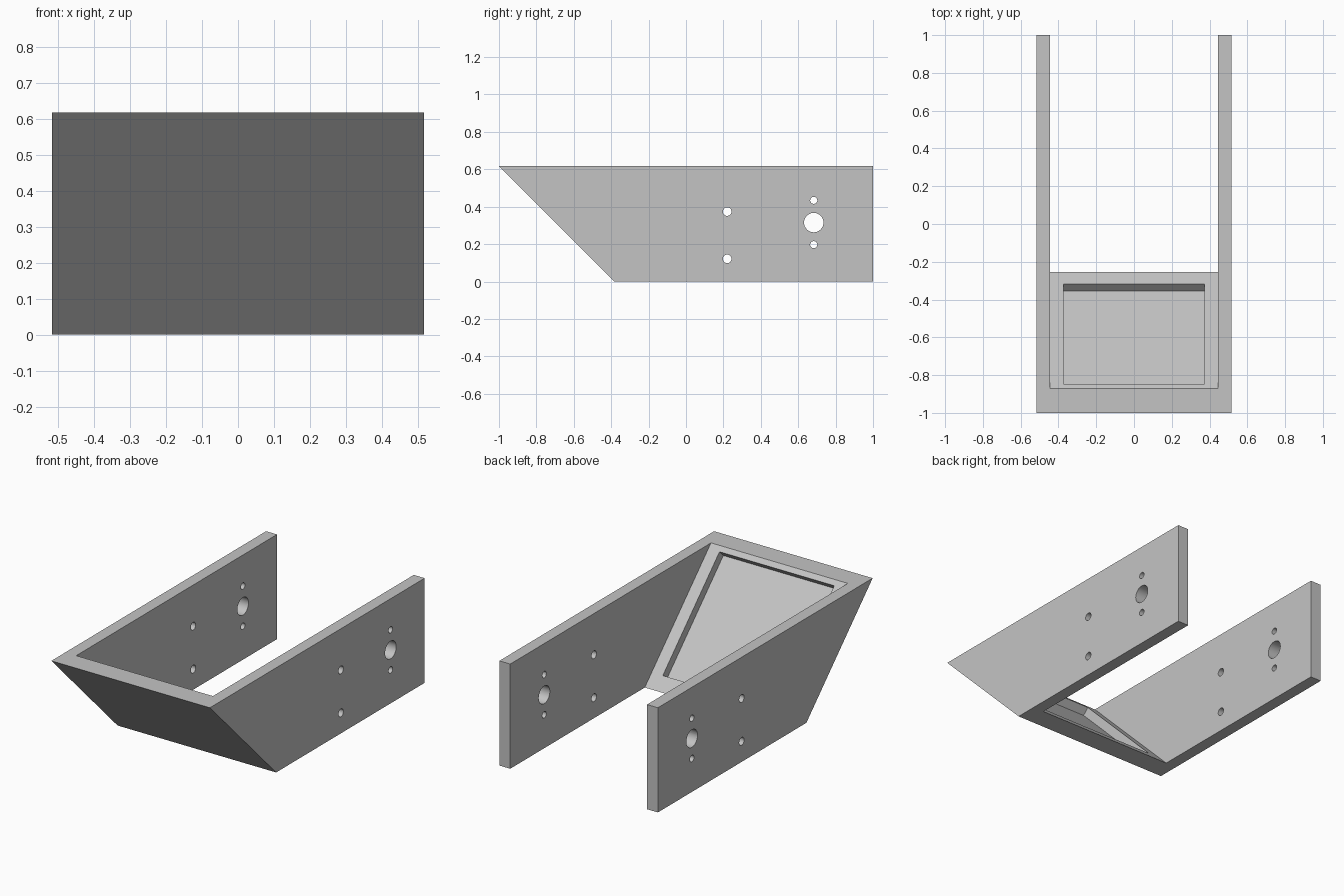
import bpy, bmesh, math
from mathutils import Matrix, Vector

cube = bpy.data.objects.get("Cube")
if cube:
    bpy.data.objects.remove(cube, do_unlink=True)

HALF_W, INNER_W, RECESS_W = 0.517, 0.446, 0.374
HEIGHT = 0.617
WALL = 0.13           # horizontal thickness of the slanted wall
DEPTH = 0.036         # y and z step of the recess floor along the wall normal

grey = bpy.data.materials.new("light_grey")
grey.use_nodes = True
colour = (0.55, 0.55, 0.55, 1)
grey.diffuse_color = colour
grey.node_tree.nodes["Principled BSDF"].inputs["Base Color"].default_value = colour


def make_object(name, bm):
    bmesh.ops.recalc_face_normals(bm, faces=bm.faces)
    mesh = bpy.data.meshes.new(name)
    bm.to_mesh(mesh)
    bm.free()
    mesh.materials.append(grey)
    obj = bpy.data.objects.new(name, mesh)
    bpy.context.collection.objects.link(obj)
    return obj


def prism(name, profile, half_width):
    """Extrude a side profile of (y, z) points across x."""
    bm = bmesh.new()
    face = bm.faces.new([bm.verts.new((-half_width, y, z)) for y, z in profile])
    out = bmesh.ops.extrude_face_region(bm, geom=[face])
    moved = [v for v in out["geom"] if isinstance(v, bmesh.types.BMVert)]
    bmesh.ops.translate(bm, verts=moved, vec=Vector((2 * half_width, 0, 0)))
    return make_object(name, bm)


def cut(target, cutter):
    mod = target.modifiers.new("cut", "BOOLEAN")
    mod.operation, mod.solver, mod.object = "DIFFERENCE", "EXACT", cutter
    bpy.context.view_layer.objects.active = target
    bpy.ops.object.modifier_apply(modifier=mod.name)
    bpy.data.objects.remove(cutter, do_unlink=True)


# Bracket body: side outline with a slanted front
body = prism("bracket_body", [(-1, HEIGHT), (HEIGHT - 1, 0), (1, 0), (1, HEIGHT)], HALF_W)

# Space between the two side plates, behind the slanted wall
e = 0.1
top = WALL - 1
cut(body, prism("cavity_cutter", [(top - e, HEIGHT + e), (top + HEIGHT + e, -e),
                                  (1 + e, -e), (1 + e, HEIGHT + e)], INNER_W))


# Shallow rectangular recess in the inner face of the slanted wall
def on_wall(y, offset):
    return (y + offset, top + HEIGHT - y + offset)


y_top, y_low = -0.846, -0.318
cut(body, prism("recess_cutter", [on_wall(y_top, e), on_wall(y_top, -DEPTH),
                                  on_wall(y_low, -DEPTH), on_wall(y_low, e)], RECESS_W))

# Round holes through both side plates: y, z, radius
holes = [(0.22, 0.374, 0.023), (0.22, 0.121, 0.023),
         (0.683, 0.434, 0.019), (0.683, 0.197, 0.019), (0.683, 0.315, 0.052)]
bm = bmesh.new()
for y, z, r in holes:
    place = Matrix.Translation((0, y, z)) @ Matrix.Rotation(math.pi / 2, 4, "Y")
    bmesh.ops.create_cone(bm, cap_ends=True, segments=32, radius1=r, radius2=r,
                          depth=2, matrix=place)
cut(body, make_object("hole_cutter", bm))

# Smooth hole walls, crisp edges
bpy.ops.object.select_all(action="DESELECT")
body.select_set(True)
bpy.context.view_layer.objects.active = body
bpy.ops.object.shade_smooth_by_angle(angle=math.radians(30))
